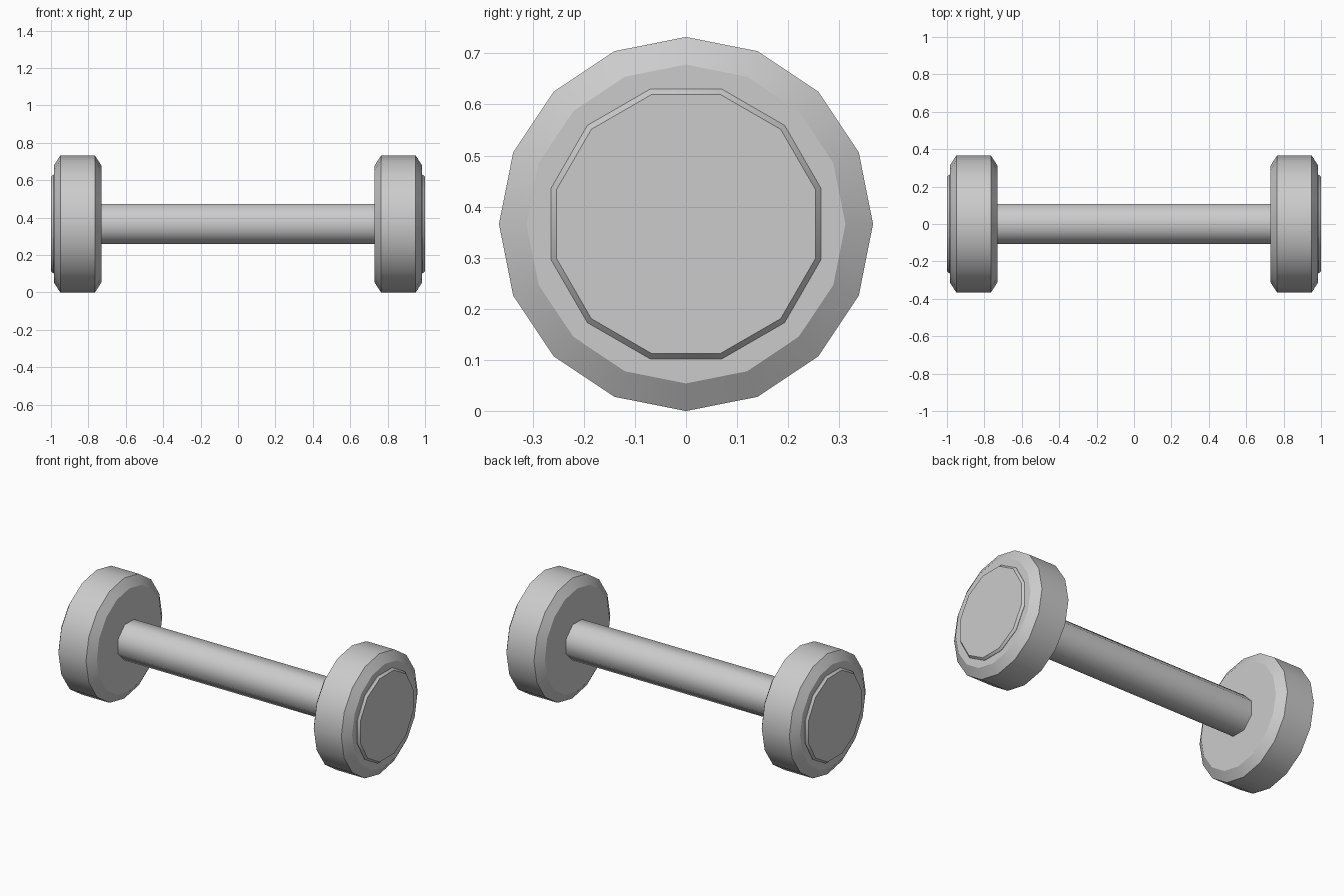
import bpy
import bmesh
from math import cos, sin, tau, radians

cube = bpy.data.objects.get("Cube")
if cube:
    bpy.data.objects.remove(cube, do_unlink=True)

AXIS_HEIGHT = 0.366

steel = bpy.data.materials.new("light_grey_metal")
steel.use_nodes = True
grey = (0.6, 0.6, 0.6, 1)
steel.diffuse_color = grey
steel.node_tree.nodes["Principled BSDF"].inputs["Base Color"].default_value = grey


def lathe(name, profile, sides, phase, smooth_angle):
    """Turn (x, radius) points around the bar axis and close both ends."""
    bm = bmesh.new()
    rings = []
    for x, r in profile:
        angles = [tau * (i + phase) / sides for i in range(sides)]
        rings.append([bm.verts.new((x, r * cos(a), r * sin(a))) for a in angles])
    for a, b in zip(rings, rings[1:]):
        for i in range(sides):
            j = (i + 1) % sides
            bm.faces.new((a[i], a[j], b[j], b[i]))
    bm.faces.new(rings[0])
    bm.faces.new(rings[-1])
    bmesh.ops.recalc_face_normals(bm, faces=bm.faces)
    mesh = bpy.data.meshes.new(name)
    bm.to_mesh(mesh)
    bm.free()
    mesh.materials.append(steel)
    obj = bpy.data.objects.new(name, mesh)
    obj.location.z = AXIS_HEIGHT
    bpy.context.collection.objects.link(obj)
    bpy.ops.object.select_all(action="DESELECT")
    obj.select_set(True)
    bpy.context.view_layer.objects.active = obj
    bpy.ops.object.shade_smooth_by_angle(angle=radians(smooth_angle))
    return obj


# Grip bar between the weights
lathe("grip_bar", [(-0.74, 0.117), (0.74, 0.117)], 8, 0.5, 50)

# Chamfered weights, each with a raised end plate
weight_profile = [(0.73, 0.312), (0.765, 0.366), (0.95, 0.366), (0.985, 0.312)]
plate_profile = [(0.975, 0.273), (0.987, 0.273), (1.0, 0.262)]
for side, sign in (("left", 1), ("right", -1)):
    lathe(side + "_weight", [(sign * x, r) for x, r in weight_profile], 16, 0, 28)
    lathe(side + "_end_plate", [(sign * x, r) for x, r in plate_profile], 12, 0.5, 28)
